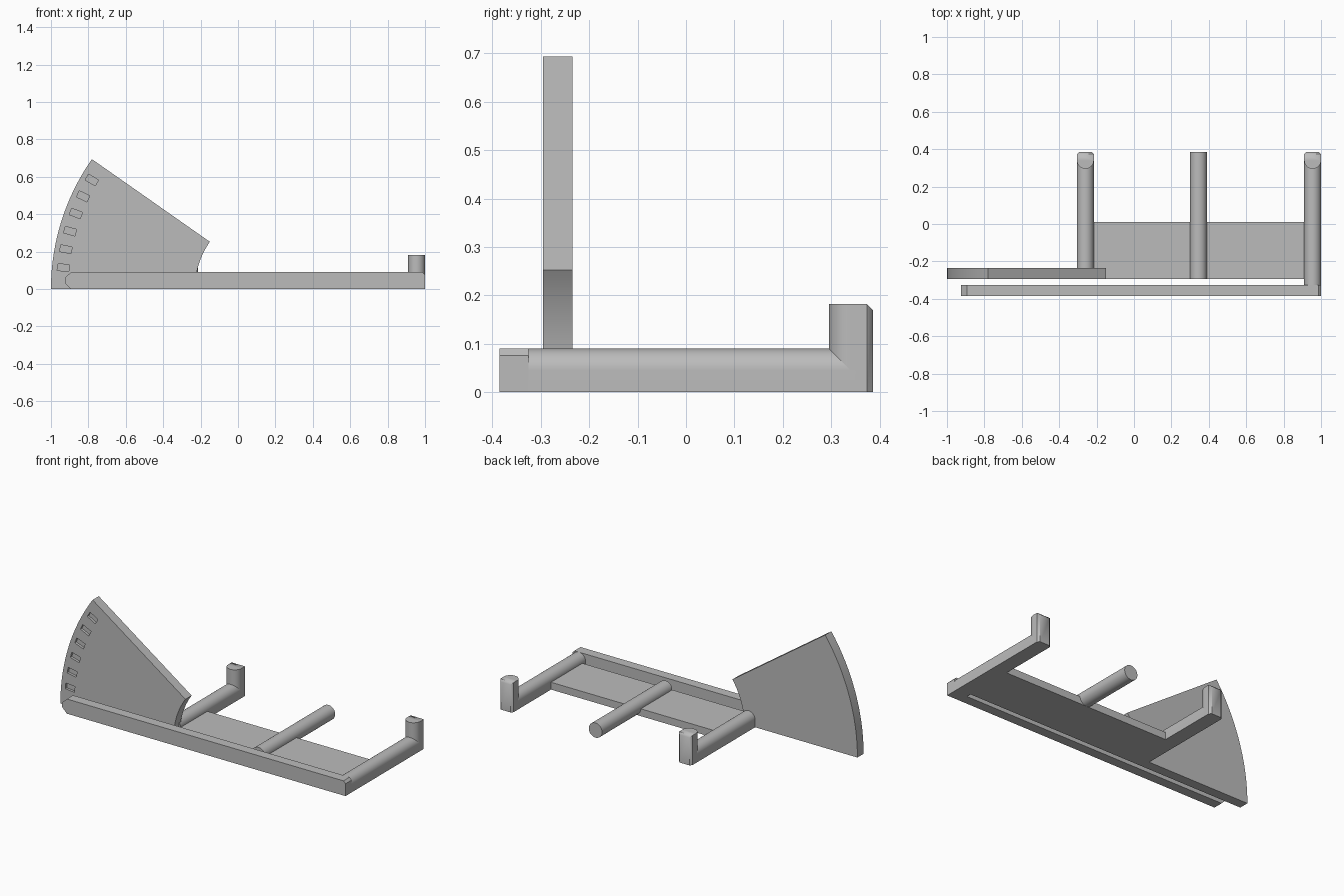
import bpy, bmesh, math
from mathutils import Vector

if "Cube" in bpy.data.objects:
    bpy.data.objects.remove(bpy.data.objects["Cube"])

grey = bpy.data.materials.new("plain grey")
grey.diffuse_color = (0.5, 0.5, 0.5, 1)
grey.use_nodes = True
grey.node_tree.nodes["Principled BSDF"].inputs["Base Color"].default_value = grey.diffuse_color


def prism(name, outline, offset, to_3d, smooth=False):
    """Extrude a 2D outline along the vector offset; to_3d places each 2D point."""
    bm = bmesh.new()
    face = bm.faces.new([bm.verts.new(to_3d(a, b)) for a, b in outline])
    ext = bmesh.ops.extrude_face_region(bm, geom=[face])
    new = [v for v in ext["geom"] if isinstance(v, bmesh.types.BMVert)]
    bmesh.ops.translate(bm, vec=Vector(offset), verts=new)
    bmesh.ops.recalc_face_normals(bm, faces=bm.faces[:])
    mesh = bpy.data.meshes.new(name)
    bm.to_mesh(mesh)
    bm.free()
    mesh.materials.append(grey)
    ob = bpy.data.objects.new(name, mesh)
    bpy.context.collection.objects.link(ob)
    if smooth:
        bpy.ops.object.select_all(action='DESELECT')
        ob.select_set(True)
        bpy.context.view_layer.objects.active = ob
        bpy.ops.object.shade_smooth_by_angle(angle=math.radians(30))
    return ob


def arc(cx, cy, r, start, end, n):
    return [(cx + r * math.cos(math.radians(start + (end - start) * i / n)),
             cy + r * math.sin(math.radians(start + (end - start) * i / n)))
            for i in range(n + 1)]


def at_y(y):
    return lambda a, b: (a, y, b)


R = 0.045            # half thickness of every rod
PIVOT = 0.21         # x of the dial's centre, at floor level

# Base plate between the arms
prism("base_plate", [(-0.26, 0), (0.955, 0), (0.955, R), (-0.26, R)],
      (0, 0.305, 0), at_y(-0.295))

# Pointer bar with a blunt arrow tip and a chamfered far corner
prism("pointer_bar", [(-0.925, 0.032), (-0.893, 0), (1, 0), (1, 0.076), (0.986, 0.09),
                      (-0.893, 0.09), (-0.925, 0.06)], (0, 0.06, 0), at_y(-0.385))

# Dial sector
dial = prism("dial_sector",
             arc(PIVOT, 0, 1.21, 180, 145, 32) + arc(PIVOT, 0, 0.44, 145, 180, 16),
             (0, 0.06, 0), at_y(-0.295), smooth=True)

# Six shallow tick recesses in the dial
for i in range(6):
    ang = math.radians(174.3 - 4.95 * i)
    c = Vector((PIVOT + 1.15 * math.cos(ang), math.sin(ang) * 1.15))
    u = Vector((math.cos(ang), math.sin(ang))) * 0.031
    v = Vector((-math.sin(ang), math.cos(ang))) * 0.018
    cutter = prism("tick_cutter", [c + u + v, c - u + v, c - u - v, c + u - v],
                   (0, 0.035, 0), at_y(-0.315))
    cutter.hide_render = True
    cutter.hide_set(True)
    mod = dial.modifiers.new("tick", 'BOOLEAN')
    mod.operation = 'DIFFERENCE'
    mod.object = cutter

# Side arms: round on top, square below
for name, x, y0 in (("left", -0.26, -0.25), ("right", 0.955, -0.33)):
    prism(name + "_arm", [(x - R, 0), (x + R, 0)] + arc(x, R, R, 0, 180, 24),
          (0, 0.35 - y0, 0), at_y(y0), smooth=True)
    # Upright hook: round at the front, chamfered at the back
    post = prism(name + "_hook",
                 arc(x, 0.34, R, 180, 360, 24) + [(x + R, 0.374), (x + 0.033, 0.386),
                                                  (x - 0.033, 0.386), (x - R, 0.374)],
                 (0, 0, 0.182), lambda a, b: (a, b, 0), smooth=True)
    bm = bmesh.new()
    bm.from_mesh(post.data)
    cut = bmesh.ops.bisect_plane(bm, geom=bm.verts[:] + bm.edges[:] + bm.faces[:],
                                 plane_co=(x, 0.374, 0.182), plane_no=(0, 1, 1),
                                 clear_outer=True)
    bmesh.ops.holes_fill(bm, edges=[e for e in bm.edges if e.is_boundary])
    bmesh.ops.recalc_face_normals(bm, faces=bm.faces[:])
    bm.to_mesh(post.data)
    bm.free()

# Round middle rod
prism("middle_rod", arc(0.345, R, R, 0, 352.5, 47), (0, 0.681, 0), at_y(-0.295), smooth=True)
